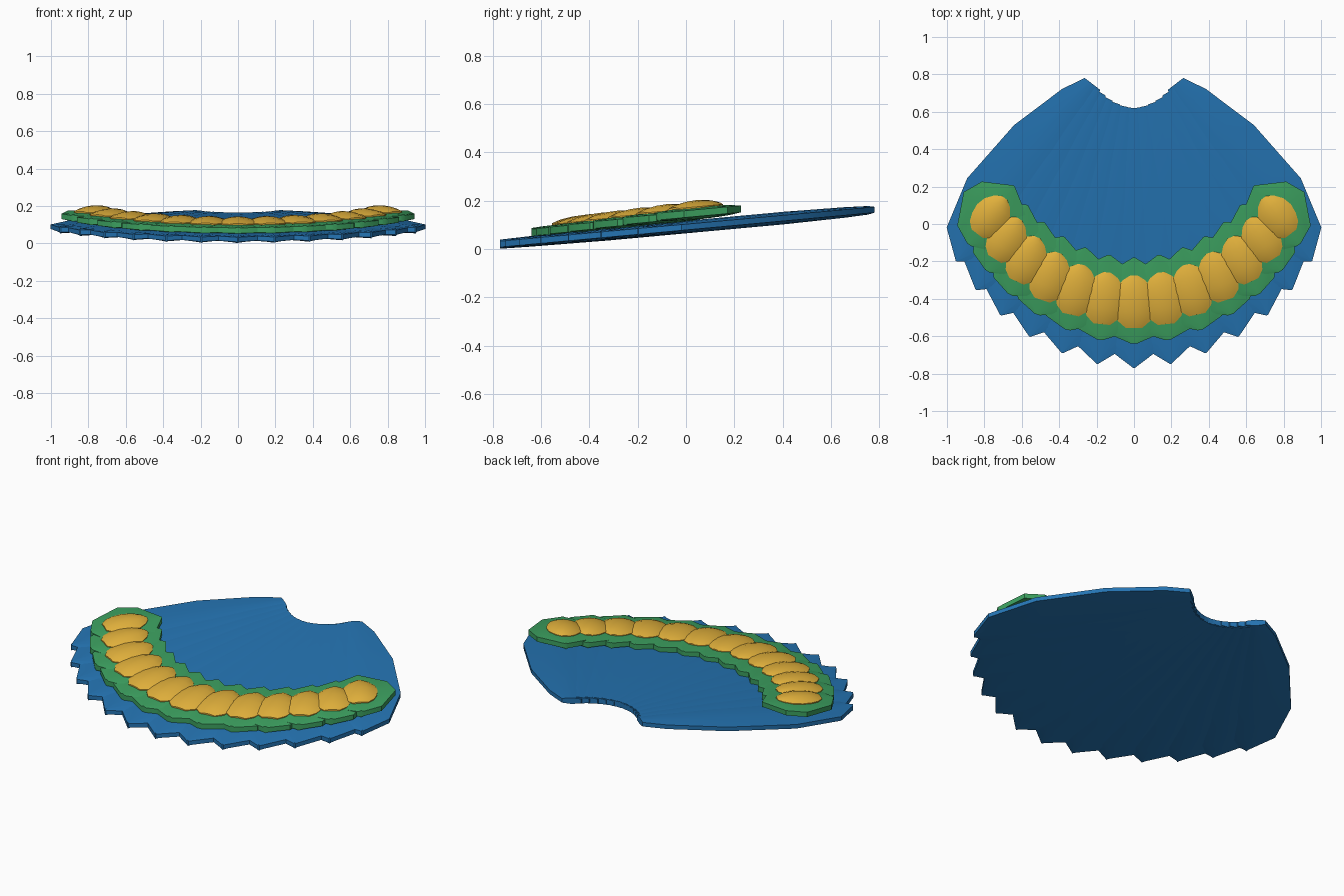
import bpy, bmesh, math

cube = bpy.data.objects.get("Cube")
if cube:
    bpy.data.objects.remove(cube, do_unlink=True)


def material(name, rgb):
    mat = bpy.data.materials.new(name)
    mat.use_nodes = True
    mat.diffuse_color = (*rgb, 1)
    mat.node_tree.nodes["Principled BSDF"].inputs["Base Color"].default_value = (*rgb, 1)
    return mat


BLUE = material("feather blue", (0.018, 0.175, 0.45))
GREEN = material("feather green", (0.045, 0.35, 0.115))
GOLD = material("eye gold", (0.76, 0.44, 0.045))

# Outlines running from the tip inward: distance, half width, crown height
VANE = [(0, 0.004, 0.019), (0.13, 0.175, 0.022), (0.45, 0.26, 0.026),
        (0.89, 0.23, 0.026), (1.25, 0.13, 0.022), (1.39, 0.06, 0.018)]
PATCH = [(0.13, 0.015, 0.019), (0.18, 0.13, 0.022), (0.37, 0.225, 0.027),
         (0.49, 0.175, 0.024), (0.59, 0.006, 0.018)]
EYE = [(0.215, 0.045, 0.009), (0.25, 0.085, 0.021), (0.30, 0.105, 0.029),
       (0.36, 0.113, 0.032), (0.42, 0.098, 0.028), (0.47, 0.06, 0.018),
       (0.495, 0.02, 0.009)]
ACROSS = (-1, -0.75, -0.4, 0, 0.4, 0.75, 1)
PER_SIDE = 6
made = []


def blade(name, index, outline, height, rim, mat, bow):
    """Loft a domed leaf shape along one ray of the tilted fan."""
    side = abs(index) / PER_SIDE
    shrink = side ** 1.7
    scale = 1 - 0.14 * shrink
    sweep = math.radians(6.4 * index)
    turn = math.radians(6.25 * index)
    reach = 1.77 - 0.24 * shrink
    tip_x, tip_y = reach * math.sin(sweep), 1 - reach * math.cos(sweep)
    bm = bmesh.new()
    rings = []
    for dist, width, crown in outline:
        edge = min(rim, crown)
        section = [(u, edge + (crown - edge) * (1 - abs(u) ** bow)) for u in ACROSS]
        section += [(u, -h) for u, h in reversed(section)]
        ring = []
        for u, h in section:
            along, aside = -dist * scale, u * width * scale
            x = tip_x + along * math.sin(turn) + aside * math.cos(turn)
            y = tip_y - along * math.cos(turn) + aside * math.sin(turn)
            z = 0.02 + 0.092 * (y + 0.77) + height + h
            ring.append(bm.verts.new((x, y, z)))
        rings.append(ring)
    for a, b in zip(rings, rings[1:]):
        for k in range(len(a)):
            n = (k + 1) % len(a)
            bm.faces.new((a[k], a[n], b[n], b[k]))
    bm.faces.new(rings[0])
    bm.faces.new(rings[-1])
    bmesh.ops.recalc_face_normals(bm, faces=bm.faces)
    mesh = bpy.data.meshes.new(name)
    bm.to_mesh(mesh)
    bm.free()
    mesh.materials.append(mat)
    obj = bpy.data.objects.new(name, mesh)
    bpy.context.collection.objects.link(obj)
    made.append(obj)


# Fan of feathers, each with a green patch and a raised gold eye
for i in range(-PER_SIDE, PER_SIDE + 1):
    lift = 0.018 * (i / PER_SIDE) ** 2
    n = i + PER_SIDE + 1
    blade(f"feather_vane_{n}", i, VANE, 0, 0.012, BLUE, 1.3)
    blade(f"feather_patch_{n}", i, PATCH, 0.036 + lift, 0.014, GREEN, 1.5)
    blade(f"feather_eye_{n}", i, EYE, 0.058 + lift, 0.004, GOLD, 2)

# Smooth the domes, keep rims crisp
bpy.ops.object.select_all(action='DESELECT')
for obj in made:
    obj.select_set(True)
bpy.context.view_layer.objects.active = made[0]
bpy.ops.object.shade_smooth_by_angle(angle=math.radians(35))
